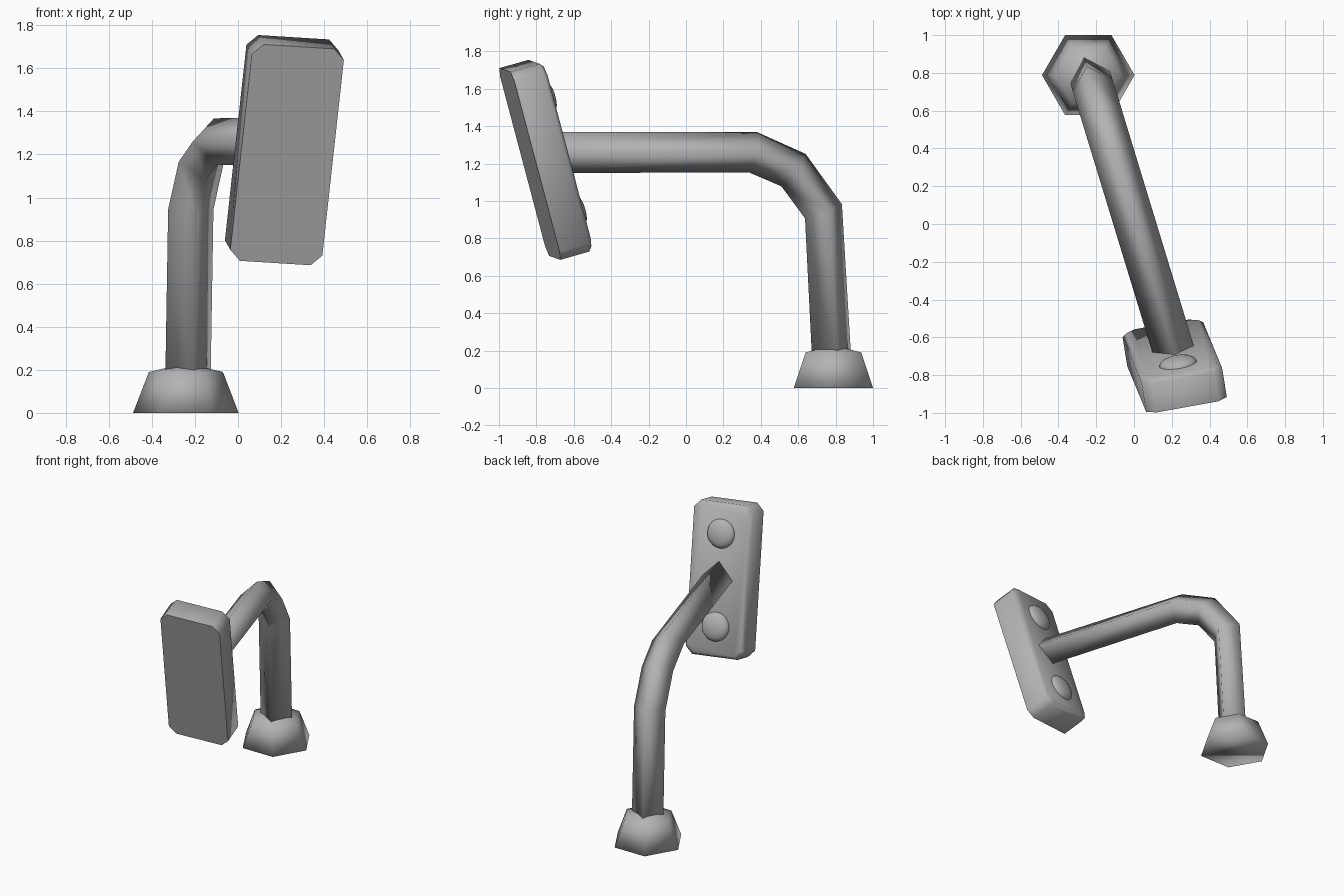
import bpy, bmesh, math
from mathutils import Vector, Matrix

if "Cube" in bpy.data.objects:
    bpy.data.objects.remove(bpy.data.objects["Cube"])

grey = bpy.data.materials.new("plain_grey")
grey.diffuse_color = (0.45, 0.45, 0.45, 1)
grey.use_nodes = True
grey.node_tree.nodes["Principled BSDF"].inputs["Base Color"].default_value = grey.diffuse_color


def loft(name, rings, matrix=Matrix(), tip=None):
    """Skin a list of equal rings, cap the ends (or close the last to a tip)."""
    bm = bmesh.new()
    loops = [[bm.verts.new(matrix @ Vector(p)) for p in ring] for ring in rings]
    n = len(loops[0])
    for a, b in zip(loops, loops[1:]):
        for i in range(n):
            j = (i + 1) % n
            bm.faces.new((a[i], a[j], b[j], b[i]))
    bm.faces.new(loops[0][::-1])
    if tip is None:
        bm.faces.new(loops[-1])
    else:
        t = bm.verts.new(matrix @ Vector(tip))
        for i in range(n):
            bm.faces.new((loops[-1][i], loops[-1][(i + 1) % n], t))
    bmesh.ops.recalc_face_normals(bm, faces=bm.faces)
    for f in bm.faces:
        f.smooth = True
    me = bpy.data.meshes.new(name)
    bm.to_mesh(me)
    bm.free()
    me.materials.append(grey)
    ob = bpy.data.objects.new(name, me)
    bpy.context.collection.objects.link(ob)
    return ob


def circle(r, z, n):
    return [(r * math.cos(2 * math.pi * i / n), r * math.sin(2 * math.pi * i / n), z)
            for i in range(n)]


# Six-sided tapered foot
loft("base", [circle(0.245, 0, 6), circle(0.172, 0.19, 6)],
     Matrix.Translation((-0.242, 0.788, 0)), tip=(0, 0, 0.23))

# Four-sided bent arm, corner up, swept in one slanted vertical plane
path = [Vector((0.005 - 0.305 * y, y, z)) for y, z in
        [(0.786, 0.02), (0.735, 0.945), (0.575, 1.165), (0.36, 1.26), (-0.74, 1.26)]]
side = Vector((0.305, -1, 0)).normalized().cross(Vector((0, 0, 1)))
rings = []
for i, p in enumerate(path):
    d = Vector()
    if i > 0:
        d += (p - path[i - 1]).normalized()
    if i < len(path) - 1:
        d += (path[i + 1] - p).normalized()
    up = side.cross(d.normalized())
    rings.append([p + v * 0.11 for v in (side, up, -side, -up)])
loft("arm", rings)

# Mirror frame: local x = width, local y = height, local z = out of the back
u = Vector((0.11, -0.265, 1)).normalized()
w = Vector((1, 0.18, -0.06))
w = (w - u * w.dot(u)).normalized()
back = u.cross(w)
if back.y < 0:
    back = -back
# width axis is flipped to keep the frame right-handed
w = u.cross(back)
frame = Matrix((w, u, back)).transposed().to_4x4()
frame.translation = (0.228, -0.835, 1.198)


def panel_ring(inset, z, hw=0.2175, hh=0.5225, c=0.05):
    hw, hh = hw - inset, hh - inset
    return [(hw, -hh + c, z), (hw, hh - c, z), (hw - c, hh, z), (-hw + c, hh, z),
            (-hw, hh - c, z), (-hw, -hh + c, z), (-hw + c, -hh, z), (hw - c, -hh, z)]


# Mirror body with clipped corners and a softened back rim
T = 0.185
body = loft("mirror_body", [panel_ring(0, 0), panel_ring(0, T - 0.022), panel_ring(0.022, T)],
            frame)
bpy.context.view_layer.objects.active = body
body.select_set(True)
bpy.ops.object.shade_smooth_by_angle(angle=math.radians(60))
body.select_set(False)

# Two shallow domes on the back
for name, v in (("upper_dome", 0.315), ("lower_dome", -0.315)):
    dome = [circle(0.1 * math.cos(a), 0.04 * math.sin(a), 24)
            for a in (math.radians(k) for k in (0, 20, 40, 60, 78))]
    base = circle(0.1, -0.01, 24)
    loft(name, [base] + dome, frame @ Matrix.Translation((0, v, T)), tip=(0, 0, 0.04))
